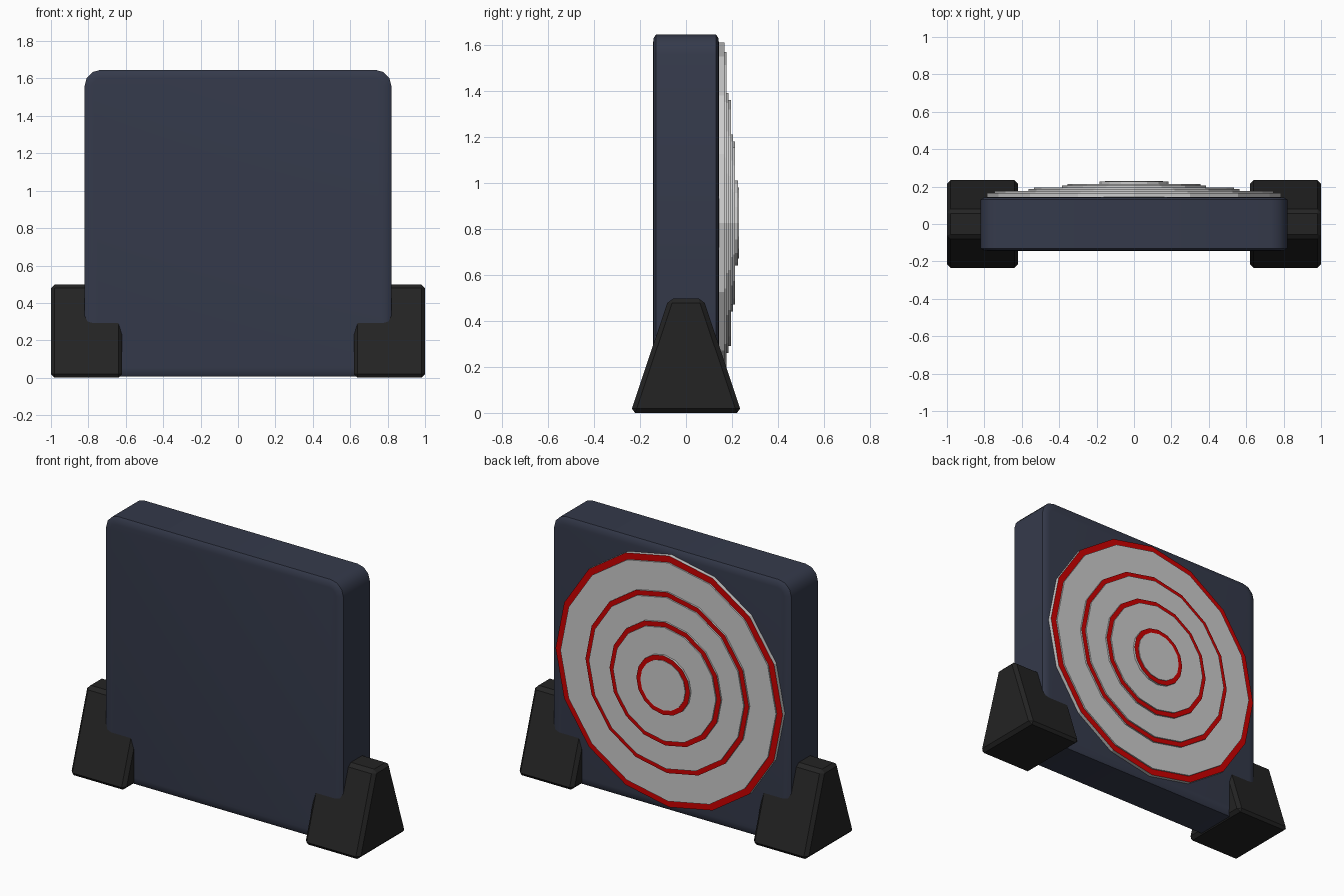
import bpy, bmesh, math
from mathutils import Matrix

if "Cube" in bpy.data.objects:
    bpy.data.objects.remove(bpy.data.objects["Cube"])

CZ = 0.826  # height of the panel and target centre


def material(name, rgb):
    m = bpy.data.materials.new(name)
    m.diffuse_color = (*rgb, 1)
    m.use_nodes = True
    m.node_tree.nodes["Principled BSDF"].inputs["Base Color"].default_value = m.diffuse_color
    return m


navy = material("navy", (0.035, 0.042, 0.07))
black = material("black", (0.017, 0.017, 0.017))
red = material("red", (0.6, 0.0, 0.0))


def make_object(name, bm, *mats):
    bmesh.ops.recalc_face_normals(bm, faces=bm.faces)
    me = bpy.data.meshes.new(name)
    bm.to_mesh(me)
    bm.free()
    ob = bpy.data.objects.new(name, me)
    bpy.context.collection.objects.link(ob)
    for m in mats:
        me.materials.append(m)
    return ob


def loft(bm, loops, cap_start=True):
    """Skin a list of equal-length point loops and cap the ends."""
    rings = [[bm.verts.new(p) for p in lp] for lp in loops]
    n = len(rings[0])
    rows = []
    for a, b in zip(rings, rings[1:]):
        rows.append([bm.faces.new((a[i], a[(i + 1) % n], b[(i + 1) % n], b[i])) for i in range(n)])
    if cap_start:
        bm.faces.new(rings[0])
    bm.faces.new(rings[-1])
    return rows


# Panel: rounded square with softly rolled front and back rims
def rounded_square(inset, y, half=0.82, radius=0.085, seg=3):
    r, c = radius - inset, half - radius
    pts = []
    for q, (sx, sz) in enumerate(((1, 1), (-1, 1), (-1, -1), (1, -1))):
        for k in range(seg + 1):
            a = math.pi / 2 * (q + k / seg)
            pts.append((sx * c + r * math.cos(a), y, CZ + sz * c + r * math.sin(a)))
    return pts


rim = [(0.045, 0.144), (0.015, 0.141), (0.0, 0.131)]
bm = bmesh.new()
loft(bm, [rounded_square(d, -y) for d, y in rim] + [rounded_square(d, y) for d, y in reversed(rim)])
panel = make_object("panel", bm, navy)
bpy.context.view_layer.objects.active = panel
panel.select_set(True)
bpy.ops.object.shade_smooth_by_angle(angle=math.radians(35))
panel.select_set(False)


# Target: stepped 16-sided tiers, each with a red rim around a raised grey face
def ring16(r, y):
    return [(r * math.cos(math.tau * i / 16), y, CZ + r * math.sin(math.tau * i / 16)) for i in range(16)]


tiers = [(0.785, 0.745, 0.167, 0.176), (0.565, 0.535, 0.186, 0.195),
         (0.385, 0.355, 0.205, 0.213), (0.185, 0.155, 0.226, 0.230)]
bm = bmesh.new()
loops, red_rows, y_prev = [], [], 0.13
for r_out, r_in, y_rim, y_face in tiers:
    red_rows.append(len(loops) + 1 - 1 + 0)
    loops += [ring16(r_out, y_prev), ring16(r_out, y_rim), ring16(r_in, y_rim), ring16(r_in, y_face)]
    y_prev = y_face
rows = loft(bm, loops)
for start in red_rows:
    for f in rows[start + 1]:
        f.material_index = 1
grey = material("grey", (0.8, 0.8, 0.8))
make_object("target", bm, grey, red)

# Feet: chamfered trapezoid blocks gripping the lower corners
for side, name in ((-1, "left_foot"), (1, "right_foot")):
    bm = bmesh.new()
    profile = [(-0.242, 0), (0.242, 0), (0.075, 0.498), (-0.075, 0.498)]
    loft(bm, [[(side * x, y, z) for y, z in profile] for x in (0.62, 1.0)])
    foot = make_object(name, bm, black)
    bev = foot.modifiers.new("chamfer", "BEVEL")
    bev.width = 0.02
    bev.segments = 1
    bev.limit_method = "ANGLE"
